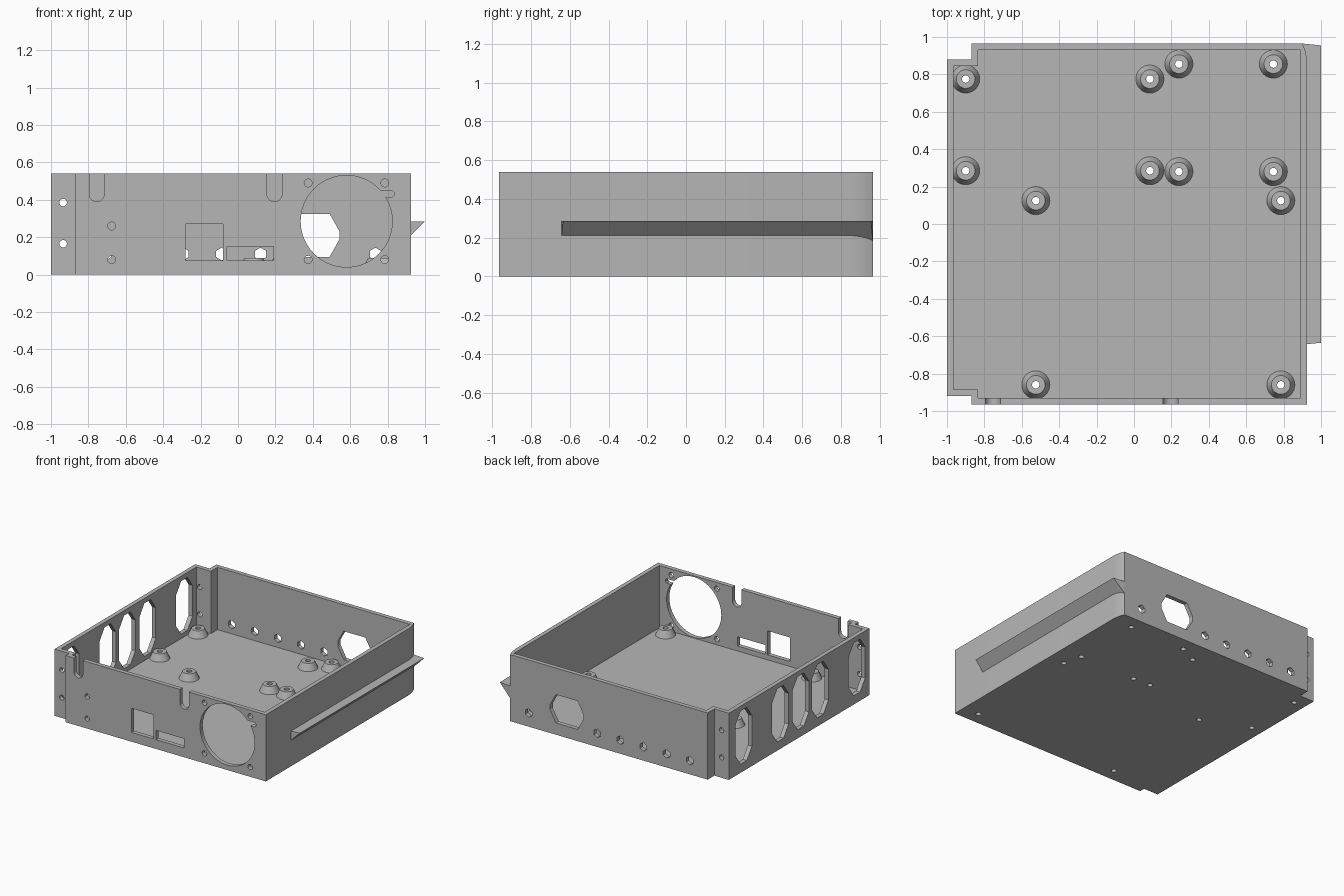
import bpy, bmesh
from math import cos, sin, pi, radians

if "Cube" in bpy.data.objects:
    bpy.data.objects.remove(bpy.data.objects["Cube"], do_unlink=True)

grey = bpy.data.materials.new("plain grey")
grey.use_nodes = True
grey.diffuse_color = (0.47, 0.47, 0.47, 1)
grey.node_tree.nodes["Principled BSDF"].inputs["Base Color"].default_value = grey.diffuse_color


def add_object(name, bm):
    bmesh.ops.recalc_face_normals(bm, faces=bm.faces)
    mesh = bpy.data.meshes.new(name)
    bm.to_mesh(mesh)
    bm.free()
    mesh.materials.append(grey)
    obj = bpy.data.objects.new(name, mesh)
    bpy.context.collection.objects.link(obj)
    return obj


def prism(name, outline, axis, lo, hi):
    """Extrude a flat outline along an axis between two positions."""
    place = {"x": lambda u, v, w: (w, u, v),
             "y": lambda u, v, w: (u, w, v),
             "z": lambda u, v, w: (u, v, w)}[axis]
    bm = bmesh.new()
    rings = [[bm.verts.new(place(u, v, w)) for u, v in outline] for w in (lo, hi)]
    for ring in rings:
        bm.faces.new(ring)
    n = len(outline)
    for i in range(n):
        j = (i + 1) % n
        bm.faces.new((rings[0][i], rings[0][j], rings[1][j], rings[1][i]))
    return add_object(name, bm)


def circle(u, v, r, n=24, start=0.0):
    return [(u + r * cos(start + 2 * pi * i / n), v + r * sin(start + 2 * pi * i / n))
            for i in range(n)]


def rect(u0, u1, v0, v1):
    return [(u0, v0), (u1, v0), (u1, v1), (u0, v1)]


def octagon(u, v, a, b, ca, cb):
    """Rectangle of half sizes a, b with corners cut by ca, cb."""
    return [(u + a - ca, v - b), (u + a, v - b + cb), (u + a, v + b - cb), (u + a - ca, v + b),
            (u - a + ca, v + b), (u - a, v + b - cb), (u - a, v - b + cb), (u - a + ca, v - b)]


def slot(u, v, r, top):
    """Slot with a round bottom, open at the top."""
    arc = [(u + r * cos(pi + pi * i / 12), v + r * sin(pi + pi * i / 12)) for i in range(13)]
    return arc + [(u + r, top), (u - r, top)]


def cut(target, outline, axis, lo, hi):
    tool = prism("cutter", outline, axis, lo, hi)
    tool.hide_render = True
    mod = target.modifiers.new("cut", "BOOLEAN")
    mod.operation, mod.solver, mod.object = "DIFFERENCE", "EXACT", tool
    bpy.ops.object.select_all(action="DESELECT")
    bpy.context.view_layer.objects.active = target
    target.select_set(True)
    bpy.ops.object.modifier_apply(modifier=mod.name)
    bpy.data.objects.remove(tool, do_unlink=True)


def smooth(obj):
    bpy.ops.object.select_all(action="DESELECT")
    bpy.context.view_layer.objects.active = obj
    obj.select_set(True)
    bpy.ops.object.shade_smooth_by_angle(angle=radians(25))


# Open tray with stepped left corners and a rounded back corner
HEIGHT, FLOOR = 0.54, 0.035
outer = [(-1, -0.92), (-0.87, -0.92), (-0.87, -0.965), (0.925, -0.965),
         (0.925, 0.86), (0.921, 0.9), (0.913, 0.935), (0.9, 0.965),
         (-0.87, 0.965), (-0.87, 0.88), (-1, 0.88)]
inner = [(-0.965, -0.885), (-0.835, -0.885), (-0.835, -0.93), (0.89, -0.93),
         (0.89, 0.93), (-0.835, 0.93), (-0.835, 0.845), (-0.965, 0.845)]
tray = prism("tray", outer, "z", 0, HEIGHT)
cut(tray, inner, "z", FLOOR, 1)

# Front wall: fan opening with cable notch, ports, slots and screw holes
FRONT = ("y", -1.1, -0.91)
cut(tray, circle(0.58, 0.285, 0.245, 64), *FRONT)
cut(tray, octagon(0.785, 0.432, 0.05, 0.018, 0.01, 0.01), *FRONT)
cut(tray, rect(-0.28, -0.08, 0.075, 0.27), *FRONT)
cut(tray, rect(-0.06, 0.19, 0.075, 0.15), *FRONT)
for x in (-0.755, 0.195):
    cut(tray, slot(x, 0.43, 0.04, 0.7), *FRONT)
for x, z in [(0.375, 0.08), (0.375, 0.49), (0.785, 0.08), (0.785, 0.49),
             (-0.675, 0.08), (-0.675, 0.26)]:
    cut(tray, circle(x, z, 0.021), *FRONT)

# Screw holes through both stepped corners
for z in (0.165, 0.385):
    cut(tray, circle(-0.935, z, 0.02), "y", -1.1, 1.1)

# Back wall: large opening and a row of six-sided holes
BACK = ("y", 0.91, 1.1)
cut(tray, octagon(0.393, 0.21, 0.15, 0.115, 0.053, 0.095), *BACK)
for x in [0.735] + [0.12 - 0.207 * i for i in range(5)]:
    cut(tray, circle(x, 0.11, 0.034, 6, pi / 2), *BACK)

# Left wall: tall vents
for y in (0.69, 0.22, -0.04, -0.29, -0.76):
    cut(tray, octagon(y, 0.285, 0.105, 0.215, 0.065, 0.09), "x", -1.1, -0.95)

# Standoffs on the floor, bored through the base
spots = [(x, y) for x in (-0.9, 0.085) for y in (0.285, 0.775)]
spots += [(x, y) for x in (0.24, 0.745) for y in (0.28, 0.855)]
spots += [(x, y) for x in (-0.525, 0.785) for y in (-0.86, 0.125)]
BORE = 0.02
for i, (x, y) in enumerate(spots):
    cut(tray, circle(x, y, BORE), "z", -0.1, 0.2)
    bm = bmesh.new()
    profile = [(BORE, FLOOR), (0.075, FLOOR), (0.05, 0.09), (BORE, 0.09)]
    rings = [[bm.verts.new((u, v, z)) for u, v in circle(x, y, r, 32)] for r, z in profile]
    for a in range(4):
        ra, rb = rings[a], rings[(a + 1) % 4]
        for k in range(32):
            m = (k + 1) % 32
            bm.faces.new((ra[k], ra[m], rb[m], rb[k]))
    smooth(add_object(f"standoff_{i + 1}", bm))

# Wedge rail along the right-hand side, slightly bevelled at its ends
rail_profile = [(0.9, 0.285), (1.0, 0.285), (0.9, 0.185)]
rail = prism("side_rail", rail_profile, "y", -0.645, 0.965)
for v in rail.data.vertices:
    if v.co.x > 0.95:
        v.co.y += 0.01 if v.co.y < 0 else -0.01

smooth(tray)
